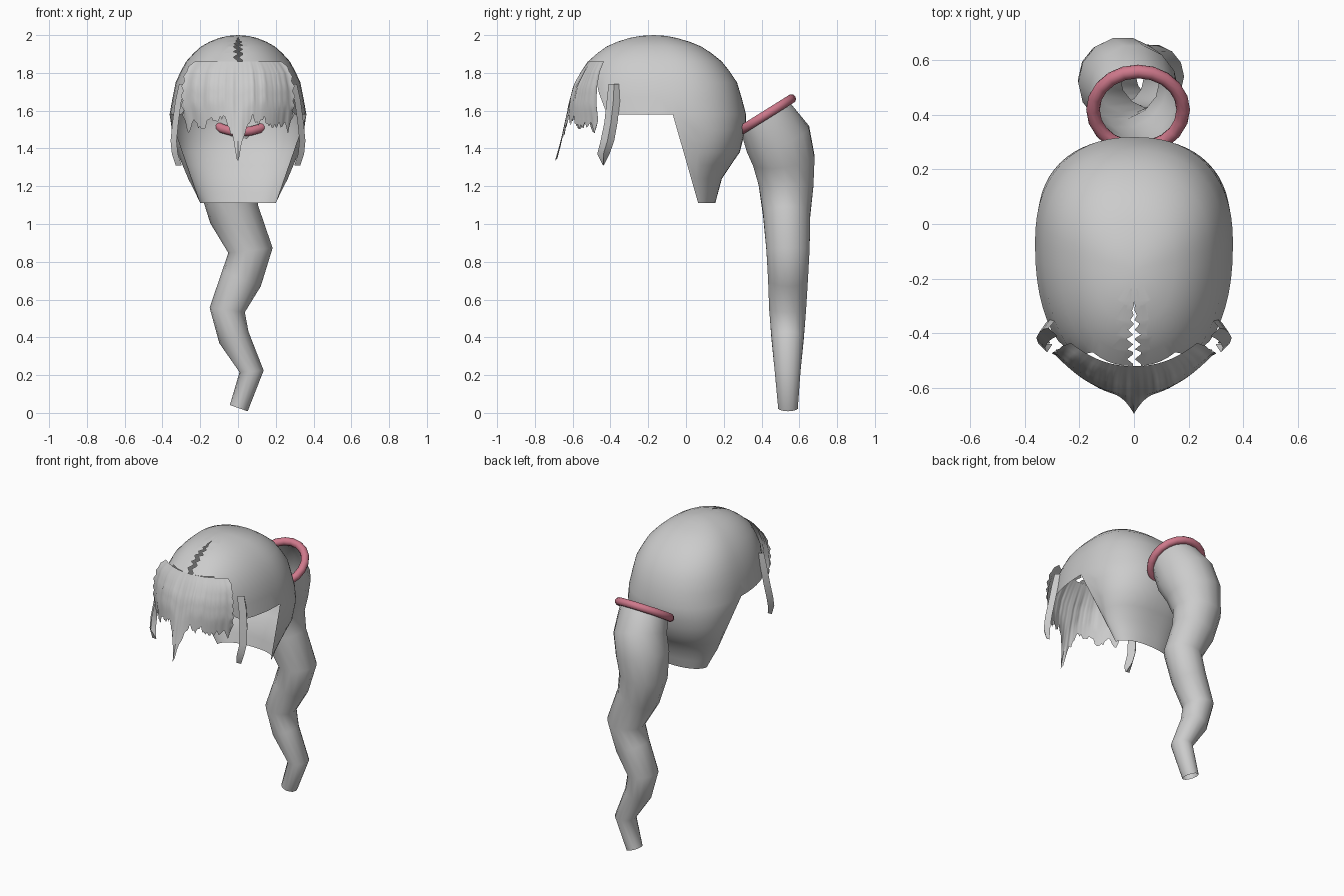
import bpy, bmesh, math, random
from mathutils import Vector, Matrix

if "Cube" in bpy.data.objects:
    bpy.data.objects.remove(bpy.data.objects["Cube"])

random.seed(4)

def material(name, rgb):
    m = bpy.data.materials.new(name)
    m.diffuse_color = (*rgb, 1)
    m.use_nodes = True
    m.node_tree.nodes["Principled BSDF"].inputs["Base Color"].default_value = m.diffuse_color
    return m

HAIR = material("grey hair", (0.6, 0.6, 0.6))
PINK = material("pink band", (0.62, 0.19, 0.26))

def finish(name, bm, mat, angle=60):
    bmesh.ops.remove_doubles(bm, verts=bm.verts, dist=0.0004)
    me = bpy.data.meshes.new(name)
    bm.to_mesh(me)
    bm.free()
    ob = bpy.data.objects.new(name, me)
    bpy.context.collection.objects.link(ob)
    me.materials.append(mat)
    bpy.ops.object.select_all(action='DESELECT')
    ob.select_set(True)
    bpy.context.view_layer.objects.active = ob
    bpy.ops.object.shade_smooth_by_angle(angle=math.radians(angle))
    return ob

def skin(bm, rows, closed=False, keep=lambda i, j: True):
    """Quads between consecutive rows of points."""
    vs = [[bm.verts.new(p) for p in r] for r in rows]
    n = len(rows[0])
    for i in range(len(rows) - 1):
        for j in range(n if closed else n - 1):
            if keep(i, j):
                k = (j + 1) % n
                bm.faces.new((vs[i][j], vs[i + 1][j], vs[i + 1][k], vs[i][k]))

def lerp_table(table, x):
    for a, b in zip(table, table[1:]):
        if x <= b[0]:
            f = (x - a[0]) / (b[0] - a[0])
            return [p + (q - p) * f for p, q in zip(a[1:], b[1:])]
    return list(table[-1][1:])

# --- Scalp: stacked outlines, open at the face, long at the nape ---
# height, half width, front y, back y, y of the widest point
LEVELS = [(2.0, 0, -.17, -.17, -.17), (1.985, .10, -.30, -.05, -.15), (1.94, .195, -.42, .08, -.12),
          (1.86, .275, -.52, .19, -.09), (1.75, .33, -.57, .27, -.08), (1.58, .362, -.58, .318, -.07),
          (1.5, .352, -.58, .315, .0), (1.38, .325, -.5, .285, .03), (1.24, .265, -.4, .19, .02),
          (1.11, .20, -.3, .155, .05)]
TABLE = [(math.sqrt(2 - z), *rest) for z, *rest in LEVELS]

def outline(z, a):
    w, yf, yb, yc = lerp_table(TABLE, math.sqrt(max(0, 2 - z)))
    s, c = math.sin(a), math.cos(a)
    e = 0.87
    x = w * math.copysign(abs(s) ** e, s)
    y = yc + ((yf - yc) if c > 0 else (yc - yb)) * math.copysign(abs(c) ** e, c)
    return Vector((x, y, z))

def hairline(deg):
    d = min(deg, 360 - deg)
    if d <= 30:
        return 1.86
    return 1.86 - 0.28 * min(1, (d - 30) / 20) if d <= 90 else 1.11

heights = [2, 1.996, 1.985, 1.965, 1.94, 1.905, 1.86, 1.81, 1.75, 1.67, 1.58,
           1.5, 1.44, 1.38, 1.31, 1.24, 1.17, 1.11]
step = 6
rows = [[outline(max(z, hairline(d)), math.radians(d)) for d in range(0, 360, step)] for z in heights]
bm = bmesh.new()
skin(bm, rows, True, lambda i, j: heights[i] > 1.581 or 90 <= j * step < 270)
bmesh.ops.remove_doubles(bm, verts=bm.verts, dist=0.0004)
bmesh.ops.dissolve_degenerate(bm, edges=bm.edges, dist=0.0004)

# Zigzag parting: slit the crown and pull the slit's edges into teeth
Y0, Y1, N = -.53, -.28, 14
ticks = [Y0 + (Y1 - Y0) * i / N for i in range(N + 1)]
HALF = .014
cuts = [((s * HALF, 0, 0), (1, 0, 0)) for s in (-1, 1)] + [((0, y, 0), (0, 1, 0)) for y in ticks]
for co, no in cuts:
    near = [f for f in bm.faces if f.calc_center_median().z > 1.8
            and min(v.co.y for v in f.verts) < Y1 + .03 and min(abs(v.co.x) for v in f.verts) < .03]
    geom = set(near) | {e for f in near for e in f.edges} | {v for f in near for v in f.verts}
    bmesh.ops.bisect_plane(bm, geom=list(geom), dist=1e-5, plane_co=co, plane_no=no)
slit = [f for f in bm.faces if abs(f.calc_center_median().x) < HALF
        and f.calc_center_median().y < Y1 and f.calc_center_median().z > 1.855]
bmesh.ops.delete(bm, geom=slit, context='FACES')
for v in bm.verts:
    if abs(abs(v.co.x) - HALF) < 1e-4 and Y0 - .01 < v.co.y < Y1 + .001 and v.co.z > 1.84:
        k = round((v.co.y - Y0) / (Y1 - Y0) * N)
        fade = min(1, (N - k) / 7)
        v.co.x = v.co.x * fade + (.011 if k % 2 else -.011) * fade
finish("scalp_hair", bm, HAIR)

# --- Fringe: curved sheet with ragged sides and bottom ---
# depth down the sheet, half width, centre y, side y
FRINGE = [(0, .23, -.52, -.435), (.15, .27, -.553, -.455), (.4, .288, -.597, -.47),
          (.7, .292, -.622, -.475), (1, .28, -.63, -.465)]
COLS, ROWS = 72, 12
ends = []
for j in range(COLS + 1):
    u = 2 * j / COLS - 1
    z = 1.545 - .03 * math.cos(u * 9) + random.uniform(-.022, .022)
    z -= .05 * max(0, 1 - abs(abs(u) - .38) / .08)          # small inner points
    z -= .08 * max(0, 1 - abs(abs(u) - .94) / .07)          # outer points
    ends.append(z)
rows = []
for i in range(ROWS + 1):
    t = i / ROWS
    w, yc, ys = lerp_table(FRINGE, t)
    row = []
    for j in range(COLS + 1):
        u = 2 * j / COLS - 1
        drop = .2 * max(0, 1 - abs(u) / .3) ** 2.3           # long centre point
        rag = 1 + (.04 if i % 2 and 0 < i and abs(u) > .98 else 0)
        row.append((w * u * rag, yc + (ys - yc) * abs(u) ** 2.2 - .32 * drop * t ** 4,
                    1.86 - (1.86 - ends[j]) * t - drop * t ** 3))
    rows.append(row)
bm = bmesh.new()
skin(bm, rows)
finish("fringe", bm, HAIR)

# --- Side locks: tapered, slightly bowed strips ---
# height, x, front y, back y
LOCK = [(1.74, .30, -.41, -.352), (1.65, .32, -.42, -.35), (1.54, .335, -.432, -.362),
        (1.44, .345, -.452, -.38), (1.37, .338, -.47, -.405), (1.31, .318, -.44, -.436)]
for side, label in ((1, "right"), (-1, "left")):
    bm = bmesh.new()
    skin(bm, [[(side * (x - .02), a, z), (side * (x + .012), (a + b) / 2, z), (side * (x - .012), b, z)]
              for z, x, a, b in LOCK][::side])
    finish("side_lock_" + label, bm, HAIR)

# --- Ponytail: open wavy tube, rings square to the path ---
# centre x, y, z, half width, half depth, pitch in degrees
TAIL = [(.015, .42, 1.565, .155, .155, 32), (.0, .487, 1.45, .168, .18, 20), (-.04, .518, 1.335, .168, .168, 7),
        (-.055, .53, 1.2, .15, .148, 0), (-.02, .533, 1.05, .135, .128, 0), (.066, .54, .86, .118, .117, 0),
        (.018, .54, .71, .11, .108, 0), (-.057, .538, .545, .094, .1, 0), (-.022, .538, .4, .083, .088, 0),
        (.072, .538, .22, .064, .07, 0), (.004, .54, .025, .05, .053, 0)]
rows = []
for i, (x, y, z, rx, ry, pitch) in enumerate(TAIL):
    a, b = TAIL[max(i - 1, 0)], TAIL[min(i + 1, len(TAIL) - 1)]
    across = Vector((a[2] - b[2], 0, b[0] - a[0])).normalized()
    if i == 0:
        across = Vector((1, 0, 0))
    p = math.radians(pitch)
    deep = Vector((0, math.cos(p), math.sin(p)))
    rows.append([Vector((x, y, z)) + across * rx * math.cos(k * math.tau / 14)
                 + deep * ry * math.sin(k * math.tau / 14) for k in range(14)])
bm = bmesh.new()
skin(bm, rows, True)
finish("ponytail", bm, HAIR)

# --- Hair band: tilted ring around the ponytail's root ---
tilt = Matrix.Translation((.015, .418, 1.575)) @ Matrix.Rotation(math.radians(32), 4, 'X')
rows = []
for i in range(21):
    a = i * math.tau / 20
    rows.append([tilt @ Vector(((.165 + .025 * math.cos(b)) * math.cos(a), (.165 + .025 * math.cos(b)) * math.sin(a),
                                .025 * math.sin(b))) for b in (k * math.tau / 10 for k in range(10))])
bm = bmesh.new()
skin(bm, rows, True)
bmesh.ops.remove_doubles(bm, verts=bm.verts, dist=0.0004)
bmesh.ops.recalc_face_normals(bm, faces=bm.faces)
finish("hair_band", bm, PINK)
